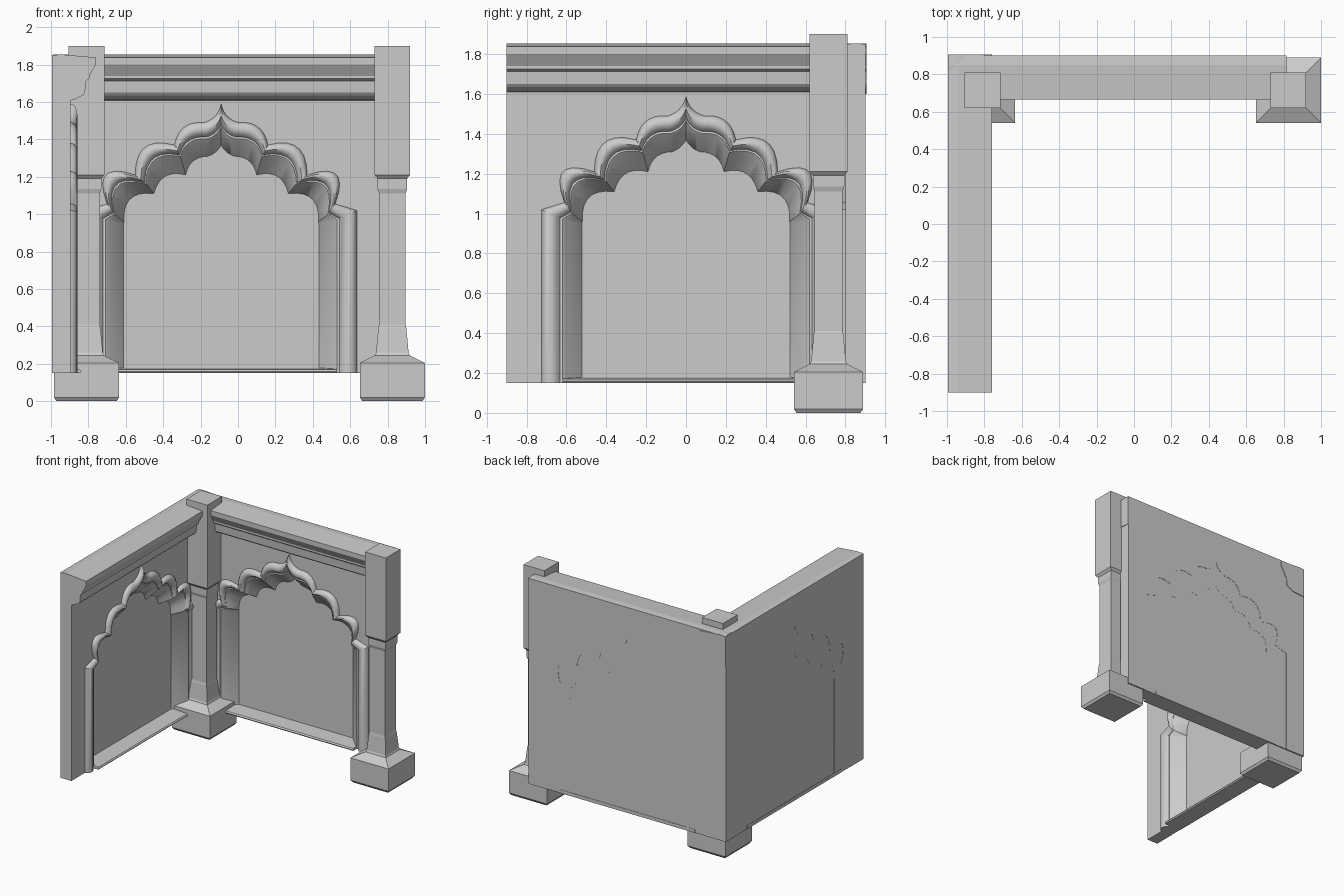
import bpy, bmesh
from math import pi
from mathutils import Matrix, Vector

if "Cube" in bpy.data.objects:
    bpy.data.objects.remove(bpy.data.objects["Cube"])

BOT, TOP, HALF, FACE = 0.15, 1.85, 0.90, 0.10


def finish(bm, name, matrix=Matrix(), smooth=False):
    bmesh.ops.recalc_face_normals(bm, faces=bm.faces)
    me = bpy.data.meshes.new(name)
    bm.to_mesh(me)
    bm.free()
    ob = bpy.data.objects.new(name, me)
    bpy.context.collection.objects.link(ob)
    ob.matrix_world = matrix
    if smooth:
        bpy.ops.object.select_all(action='DESELECT')
        ob.select_set(True)
        bpy.context.view_layer.objects.active = ob
        bpy.ops.object.shade_smooth_by_angle(angle=0.7)
    return ob


def loft(sections, name, matrix=Matrix(), smooth=False):
    """Skin closed sections (equal point counts) and cap both ends."""
    bm = bmesh.new()
    rings = [[bm.verts.new(p) for p in s] for s in sections]
    n = len(rings[0])
    for a, b in zip(rings, rings[1:]):
        for i in range(n):
            bm.faces.new((a[i], a[(i + 1) % n], b[(i + 1) % n], b[i]))
    bm.faces.new(rings[0])
    bm.faces.new(rings[-1])
    return finish(bm, name, matrix, smooth)


def plate(outline, d0, d1, name, matrix):
    """Extrude a (u, z) outline through the wall depth."""
    loft([[(u, -d, z) for u, z in outline] for d in (d0, d1)], name, matrix)


def bar(profile, u0, u1, name, matrix):
    """Run a (depth, z) profile along the wall."""
    loft([[(u, -d, z) for d, z in profile] for u in (u0, u1)], name, matrix)


def arch(knots, bulges, n=7):
    """Full cusped arch, left foot to right foot, from right-half knots."""
    pts = [Vector(knots[0])]
    for p, q, b in zip(knots, knots[1:], bulges):
        p, q = Vector(p), Vector(q)
        d = q - p
        c = (p + q) / 2 + b * Vector((-d.y, d.x))
        steps = n if b else 1
        for k in range(1, steps + 1):
            t = k / steps
            pts.append((1 - t) ** 2 * p + 2 * t * (1 - t) * c + t * t * q)
    return [Vector((-p.x, p.y)) for p in reversed(pts[1:])] + pts


# Arch curves: outer moulding edge, inner front edge, back edge of the reveal
outer = arch([(0, 1.59), (0.09, 1.49), (0.25, 1.37), (0.46, 1.21),
              (0.61, 1.055), (0.725, 1.02), (0.725, BOT)],
             [-0.3, 0.45, 0.65, 1.05, 0, 0])
inner = arch([(0, 1.45), (0.08, 1.39), (0.215, 1.30), (0.395, 1.155),
              (0.565, 0.995), (0.605, 0.965), (0.605, BOT)],
             [-0.25, 0.4, 0.6, 0.8, 0, 0])
back = arch([(0, 1.37), (0.07, 1.31), (0.19, 1.21), (0.36, 1.11),
             (0.52, 0.96), (0.522, 0.95), (0.522, BOT)],
            [-0.2, 0.4, 0.5, 0.6, 0, 0])

# Moulding section: (blend outer->inner, depth)
ROLL = [(0, 0.002), (0, 0.105), (0.08, 0.122), (0.25, 0.134), (0.45, 0.136),
        (0.65, 0.125), (0.78, 0.105), (0.88, 0.108), (1, 0.10)]

CORNICE = [(0.0, TOP), (0.05, 1.854), (0.235, 1.838), (0.235, 1.80),
           (0.20, 1.74), (0.20, 1.725), (0.182, 1.712), (0.177, 1.65),
           (0.165, 1.635), (0.115, 1.61), (0.0, 1.60)]
SILL = [(0.0, BOT), (0.15, BOT), (0.158, 0.16), (0.15, 0.17), (0.02, 0.178), (0.0, 0.178)]

walls = {
    "back": Matrix.Translation((-0.09, 0.90, 0)),
    "left": Matrix.Translation((-0.995, 0.0, 0)) @ Matrix.Rotation(pi / 2, 4, 'Z'),
}
for side, m in walls.items():
    # Wall slab with the arch cut from its outline
    frame = [(HALF, BOT), (HALF, TOP - 0.01), (-HALF, TOP - 0.01), (-HALF, BOT)]
    plate(frame + [tuple(p) for p in outer], 0, FACE, side + "_wall", m)

    # Scalloped arch moulding with deep reveal
    sections = []
    for o, i, b in zip(outer, inner, back):
        sec = [(o.lerp(i, t), d) for t, d in ROLL] + [(b, 0.014), (b, 0.002)]
        sections.append([(p.x, -d, p.y) for p, d in sec])
    loft(sections, side + "_arch_moulding", m, smooth=True)

    # Recessed panel, cornice and sill
    plate([tuple(p) for p in back], 0.003, 0.014, side + "_panel", m)
    bar(CORNICE, -HALF, HALF + 0.005, side + "_cornice", m)
    bar(SILL, -0.62, 0.62, side + "_sill", m)

# Square pillars: (half width, height)
PILLAR = [(0.16, 0), (0.174, 0.02), (0.174, 0.205), (0.093, 0.245), (0.087, 0.26),
          (0.075, 0.39), (0.071, 0.41), (0.071, 1.11), (0.079, 1.135),
          (0.079, 1.19), (0.095, 1.21), (0.095, 1.90)]
for name, x in (("corner_pillar", -0.81), ("end_pillar", 0.825)):
    loft([[(-h, -h, z), (h, -h, z), (h, h, z), (-h, h, z)] for h, z in PILLAR],
         name, Matrix.Translation((x, 0.715, 0)))
